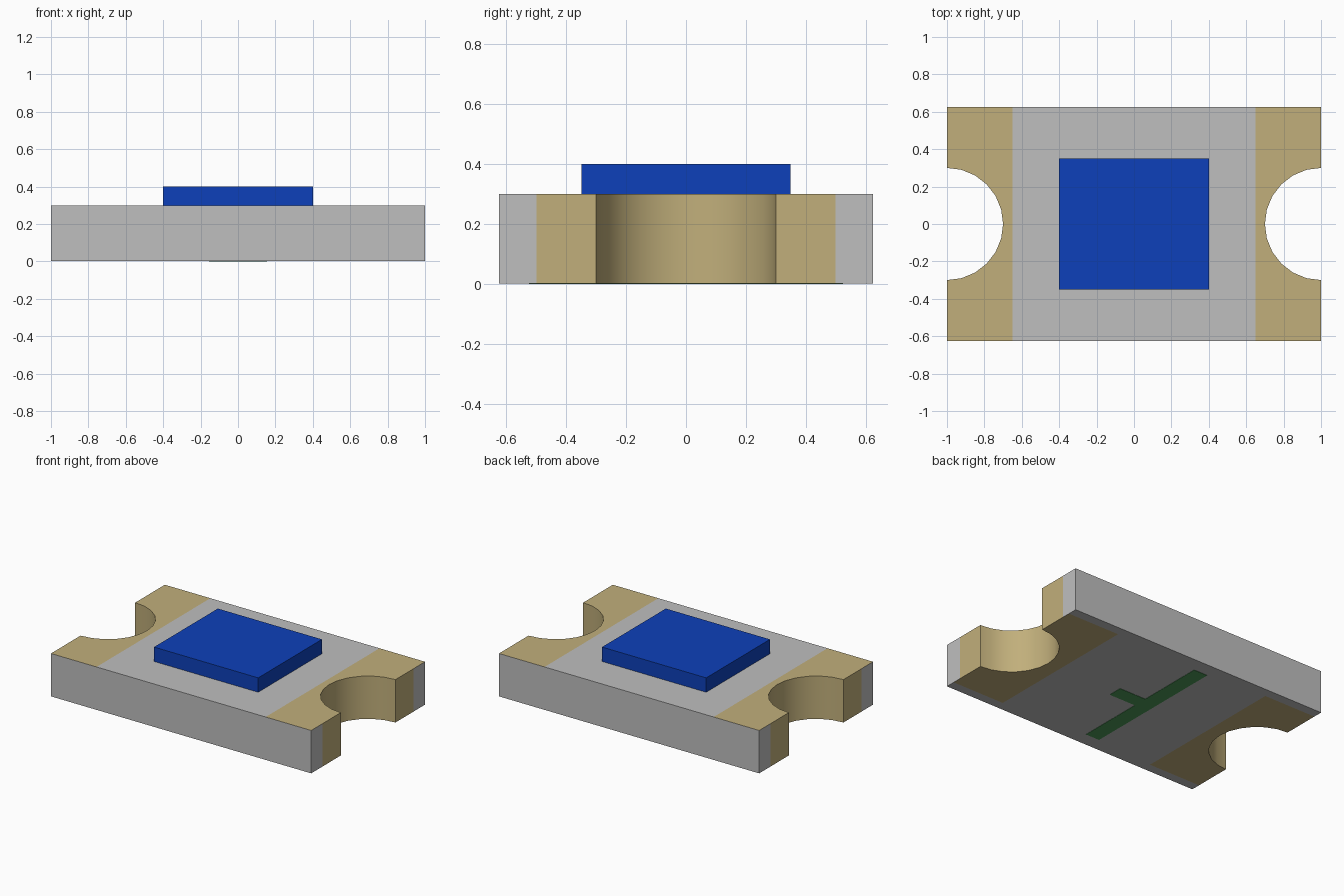
import bpy, bmesh, math
from mathutils import Vector

cube = bpy.data.objects.get("Cube")
if cube:
    bpy.data.objects.remove(cube, do_unlink=True)


def material(name, srgb):
    lin = [(c / 255 / 12.92) if c < 11 else ((c / 255 + 0.055) / 1.055) ** 2.4 for c in srgb]
    m = bpy.data.materials.new(name)
    m.use_nodes = True
    m.diffuse_color = (*lin, 1)
    m.node_tree.nodes["Principled BSDF"].inputs["Base Color"].default_value = (*lin, 1)
    return m


GREY = material("light grey", (191, 191, 191))
GOLD = material("matte gold", (193, 175, 123))
BLUE = material("blue", (13, 64, 186))
GREEN = material("green", (77, 153, 88))

LIFT = 0.002  # thickness of the mark under the body


def extrude_outline(name, points, z0, z1, mats, edit=None):
    """Make a prism from a closed outline, optionally edited before it is stored."""
    bm = bmesh.new()
    face = bm.faces.new([bm.verts.new((x, y, z0)) for x, y in points])
    top = bmesh.ops.extrude_face_region(bm, geom=[face])["geom"]
    bmesh.ops.translate(bm, vec=(0, 0, z1 - z0),
                        verts=[g for g in top if isinstance(g, bmesh.types.BMVert)])
    bmesh.ops.recalc_face_normals(bm, faces=bm.faces[:])
    if edit:
        edit(bm)
    mesh = bpy.data.meshes.new(name)
    bm.to_mesh(mesh)
    bm.free()
    for m in mats:
        mesh.materials.append(m)
    obj = bpy.data.objects.new(name, mesh)
    bpy.context.collection.objects.link(obj)
    return obj


def paint_contacts(bm):
    """Cut the contact borders into the body and colour the contacts gold."""
    cuts = [(Vector((1, 0, 0)), d) for d in (0.6, 0.65)]
    cuts += [(Vector((0, 1, 0)), d) for d in (0.5, 0.56)]
    for axis, d in cuts:
        for s in (-1, 1):
            bmesh.ops.bisect_plane(bm, geom=bm.verts[:] + bm.edges[:] + bm.faces[:],
                                   plane_co=axis * d * s, plane_no=axis)
    bm.normal_update()
    for f in bm.faces:
        c, n = f.calc_center_median(), f.normal
        x, y = abs(c.x), abs(c.y)
        if n.z > 0.9:                        # top contacts
            gold = x > 0.65
        elif n.z < -0.9:                     # bottom contacts
            gold = x > 0.6 and y < 0.56
        else:                                # ends and notch walls
            gold = y < 0.5 and x > 0.65
        f.material_index = int(gold)


# Body: a slab with a half-round notch in each end
R, HALF_Y, SEGS = 0.3, 0.625, 12
right_end = [(1, -HALF_Y)]
for i in range(SEGS + 1):
    a = math.pi * i / SEGS
    right_end.append((1 - R * math.sin(a), -R * math.cos(a)))
right_end.append((1, HALF_Y))
outline = right_end + [(-x, -y) for x, y in right_end]
body = extrude_outline("body", outline, LIFT, 0.3, [GREY, GOLD], paint_contacts)

bpy.ops.object.select_all(action='DESELECT')
body.select_set(True)
bpy.context.view_layer.objects.active = body
bpy.ops.object.shade_smooth_by_angle(angle=math.radians(30))

# Raised block on top
extrude_outline("top_block", [(-0.4, -0.35), (0.4, -0.35), (0.4, 0.35), (-0.4, 0.35)],
                0.3, 0.4, [BLUE])

# T-shaped polarity mark underneath
tee = [(-0.155, -0.525), (-0.05, -0.525), (-0.05, -0.05), (0.155, -0.05),
       (0.155, 0.05), (-0.05, 0.05), (-0.05, 0.525), (-0.155, 0.525)]
extrude_outline("polarity_mark", tee, 0, LIFT, [GREEN])
